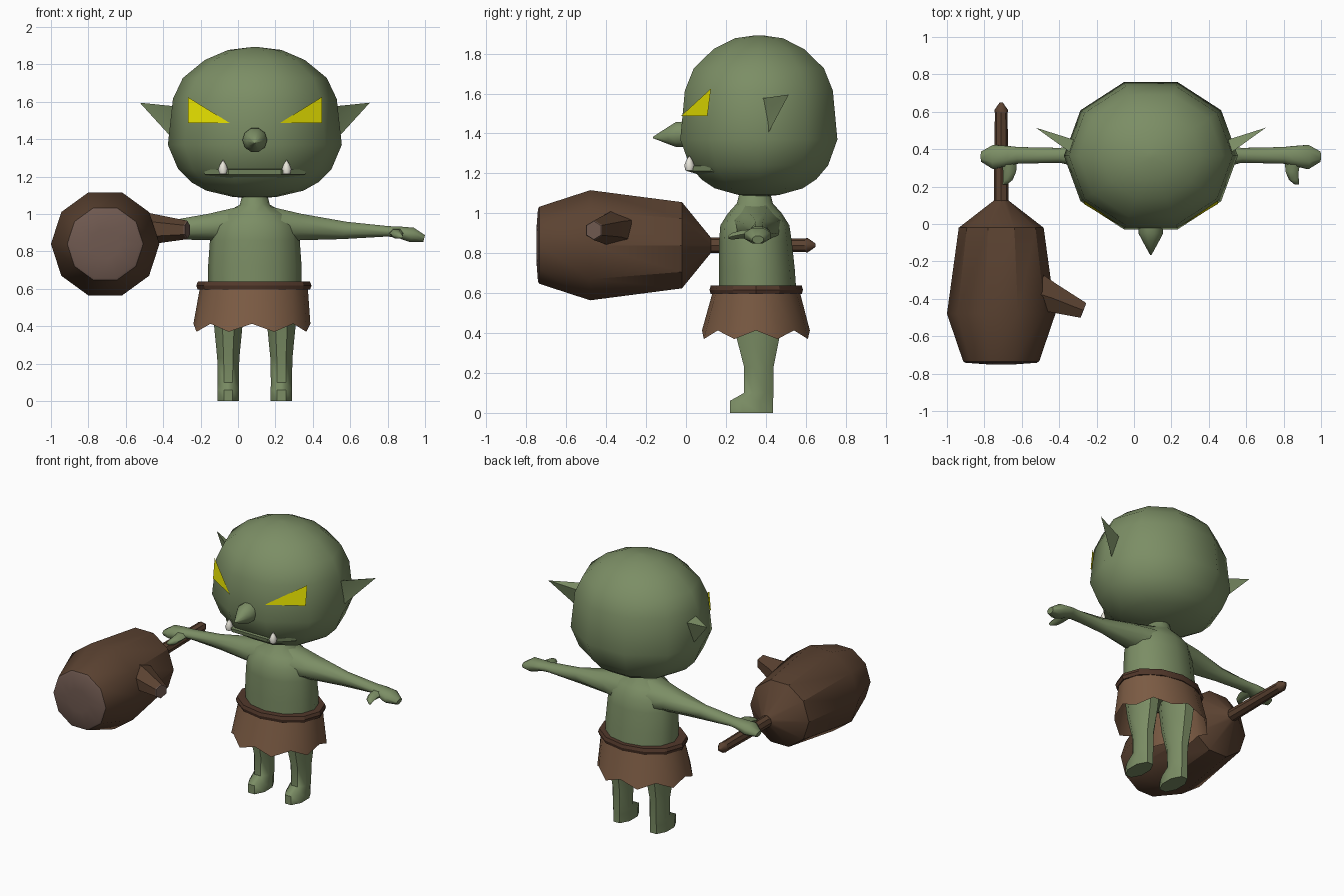
import bpy, bmesh, math
from mathutils import Vector

CX = 0.09  # the body's mirror plane


def material(name, r, g, b):
    m = bpy.data.materials.new(name)
    m.diffuse_color = (r, g, b, 1)
    return m


SKIN = material("skin", 0.20, 0.27, 0.13)
EYE = material("eye_yellow", 0.80, 0.76, 0.0)
TOOTH = material("ivory", 0.80, 0.78, 0.70)
CLOTH = material("cloth", 0.20, 0.105, 0.057)
BELT = material("belt_leather", 0.085, 0.04, 0.024)
WOOD = material("wood", 0.105, 0.055, 0.031)
CUT = material("cut_wood", 0.16, 0.10, 0.08)


def build(name, verts, faces, mat, angle=40):
    mesh = bpy.data.meshes.new(name)
    mesh.from_pydata([tuple(v) for v in verts], [], faces)
    bm = bmesh.new()
    bm.from_mesh(mesh)
    bmesh.ops.recalc_face_normals(bm, faces=bm.faces)
    bm.to_mesh(mesh)
    bm.free()
    mesh.materials.append(mat)
    ob = bpy.data.objects.new(name, mesh)
    bpy.context.collection.objects.link(ob)
    bpy.ops.object.select_all(action='DESELECT')
    ob.select_set(True)
    bpy.context.view_layer.objects.active = ob
    bpy.ops.object.shade_smooth_by_angle(angle=math.radians(angle))
    return ob


def ring(c, u, v, n, phase=0.0):
    """Ellipse of n points around c with half-axis vectors u and v."""
    c, u, v = Vector(c), Vector(u), Vector(v)
    return [c + u * math.cos(phase + 2 * math.pi * i / n)
            + v * math.sin(phase + 2 * math.pi * i / n) for i in range(n)]


def loft(name, rings, mat, angle=40, caps=(True, True)):
    n = len(rings[0])
    verts = [p for r in rings for p in r]
    faces = [(k * n + i, k * n + (i + 1) % n, (k + 1) * n + (i + 1) % n, (k + 1) * n + i)
             for k in range(len(rings) - 1) for i in range(n)]
    if caps[0]:
        faces.append(tuple(range(n)))
    if caps[1]:
        faces.append(tuple(range(len(verts) - n, len(verts))))
    return build(name, verts, faces, mat, angle)


def flat(x, y, z, rx, ry, n, phase=0.0):
    return ring((x, y, z), (rx, 0, 0), (0, ry, 0), n, phase)


# Head: ten-sided rounded form
head = [(1.083, 0.02), (1.092, 0.12), (1.125, 0.26), (1.17, 0.34), (1.24, 0.41), (1.37, 0.465),
        (1.615, 0.438), (1.727, 0.385), (1.823, 0.268), (1.877, 0.143), (1.892, 0.02)]
loft("head", [flat(CX, 0.365, z, r, r * 0.89, 10) for z, r in head], SKIN)

# Torso with neck
torso = [(0.58, 0.25, 0.36, 0.195), (0.72, 0.25, 0.355, 0.19), (0.86, 0.24, 0.348, 0.182),
         (0.94, 0.225, 0.345, 0.173), (1.0, 0.17, 0.345, 0.135), (1.05, 0.08, 0.345, 0.09),
         (1.13, 0.06, 0.345, 0.07)]
loft("torso", [flat(CX, y, z, rx, ry, 12) for z, rx, y, ry in torso], SKIN, 60)

# Nose
nose = [(0.0, 1.397, 0.066), (-0.05, 1.395, 0.066), (-0.09, 1.39, 0.045), (-0.165, 1.38, 0.004)]
loft("nose", [ring((CX, y, z), (r, 0, 0), (0, 0, r), 10) for y, z, r in nose], SKIN, 60)

# Lower lip ledge following the face
lip = []
for dx, y, s in ((-0.27, 0.13, 0.3), (-0.14, 0.02, 1), (0.14, 0.02, 1), (0.27, 0.13, 0.3)):
    x, k = CX + dx, 1 - 0.08 * s
    lip.append([Vector((CX + dx * 0.9, y + 0.06, 1.243)),
                Vector((x, y - 0.022 * s, 1.238)),
                Vector((x, y - 0.016 * s, 1.212)),
                Vector((CX + dx * 0.9, y + 0.06, 1.19))])
loft("lower_lip", lip, SKIN, 30)

# Club, axis along y
KX, KZ = -0.71, 0.84


def club_ring(y, r, n=10):
    return ring((KX, y, KZ), (r, 0, 0), (0, 0, r), n)


loft("club_head", [club_ring(*p) for p in
                   ((0.125, 0.04), (-0.02, 0.227), (-0.48, 0.29), (-0.735, 0.203))], WOOD, 35)
loft("club_end", [club_ring(-0.735, 0.203), club_ring(-0.742, 0.19), club_ring(-0.75, 0.08)], CUT)
loft("club_handle", [club_ring(y, r, 8) for y, r in
                     ((0.1, 0.04), (0.59, 0.034), (0.61, 0.036), (0.65, 0.008))], WOOD)

# Branch stub on the club
d = Vector((0.93, -0.36, 0.0))
side = Vector((0.36, 0.93, 0))


def stub_ring(c, a, b):
    return ring(c, side * a, Vector((0, 0, b)), 6, math.pi / 6)


loft("club_stub", [stub_ring((-0.52, -0.37, 0.915), 0.12, 0.1),
                   stub_ring((-0.44, -0.395, 0.92), 0.09, 0.078),
                   stub_ring((-0.275, -0.46, 0.915), 0.05, 0.05)], WOOD)
loft("club_stub_end", [stub_ring((-0.275, -0.46, 0.915), 0.05, 0.05),
                       stub_ring((-0.27, -0.462, 0.915), 0.046, 0.046)], CUT)

# Belt and ragged skirt
belt = [(0.595, 0.27), (0.595, 0.3), (0.617, 0.308), (0.638, 0.3), (0.638, 0.24)]
loft("belt", [flat(0.085, 0.352, z, r, r * 0.76, 12) for z, r in belt], BELT, 30, (False, False))
waist = flat(0.085, 0.352, 0.61, 0.288, 0.217, 16)
hem = flat(0.072, 0.35, 0.37, 0.318, 0.282, 16)
for i in range(0, 16, 2):
    hem[i] = hem[i].lerp(waist[i], 0.18)
loft("skirt", [waist, hem], CLOTH, 40, (False, False))

# Paired parts
for s, tag in ((-1, "right"), (1, "left")):
    def at(dx, y, z):
        return (CX + s * dx, y, z)

    # Eye patch lying on the head facet
    build("eye_" + tag, [at(0.135, -0.026, 1.487), at(0.358, 0.107, 1.487),
                         at(0.358, 0.125, 1.625)], [(0, 1, 2)], EYE)

    # Pointed ear, thin with a dented front
    build("ear_" + tag, [at(0.615, 0.515, 1.595), at(0.42, 0.375, 1.575), at(0.41, 0.395, 1.37),
                         at(0.41, 0.45, 1.55), at(0.47, 0.43, 1.54)],
          [(0, 1, 4), (0, 4, 2), (0, 2, 3), (0, 3, 1), (1, 2, 4), (1, 3, 2)], SKIN, 30)

    # Tusk
    tusk = [(1.215, 0.02), (1.24, 0.026), (1.265, 0.016), (1.288, 0.002)]
    loft("tusk_" + tag, [flat(CX + s * 0.17, 0.017, z, r, r, 8) for z, r in tusk], TOOTH, 60)

    # Arm and hand: offset, y, z, half depth, half height
    arm = [(0.05, 0.35, 0.92, 0.14, 0.13), (0.23, 0.36, 0.93, 0.105, 0.077),
           (0.48, 0.367, 0.912, 0.043, 0.05), (0.71, 0.367, 0.907, 0.048, 0.03),
           (0.76, 0.365, 0.905, 0.056, 0.031), (0.84, 0.358, 0.888, 0.07, 0.042),
           (0.905, 0.36, 0.868, 0.03, 0.02)]
    loft("arm_" + tag, [ring(at(x, y, z), (0, a, 0), (s * b * 0.25, 0, b), 8, math.pi / 8)
                        for x, y, z, a, b in arm], SKIN, 60)

    # Thumb
    thumb = [(0.76, 0.36, 0.9, 0.045, 0.026), (0.755, 0.28, 0.895, 0.035, 0.024),
             (0.765, 0.235, 0.886, 0.026, 0.02), (0.78, 0.212, 0.88, 0.012, 0.01)]
    loft("thumb_" + tag, [ring(at(x, y, z), (a, 0, 0), (0, 0, b), 6)
                          for x, y, z, a, b in thumb], SKIN, 60)

    # Leg and foot: z, y, half width, half depth
    leg = [(0.58, 0.36, 0.09, 0.15), (0.4, 0.36, 0.082, 0.122), (0.23, 0.365, 0.064, 0.08),
           (0.1, 0.365, 0.061, 0.08), (0.06, 0.328, 0.062, 0.117), (0.0, 0.328, 0.062, 0.117)]
    loft("leg_" + tag, [flat(CX + s * 0.142, y, z, rx, ry, 8, math.pi / 8)
                        for z, y, rx, ry in leg], SKIN, 50)
